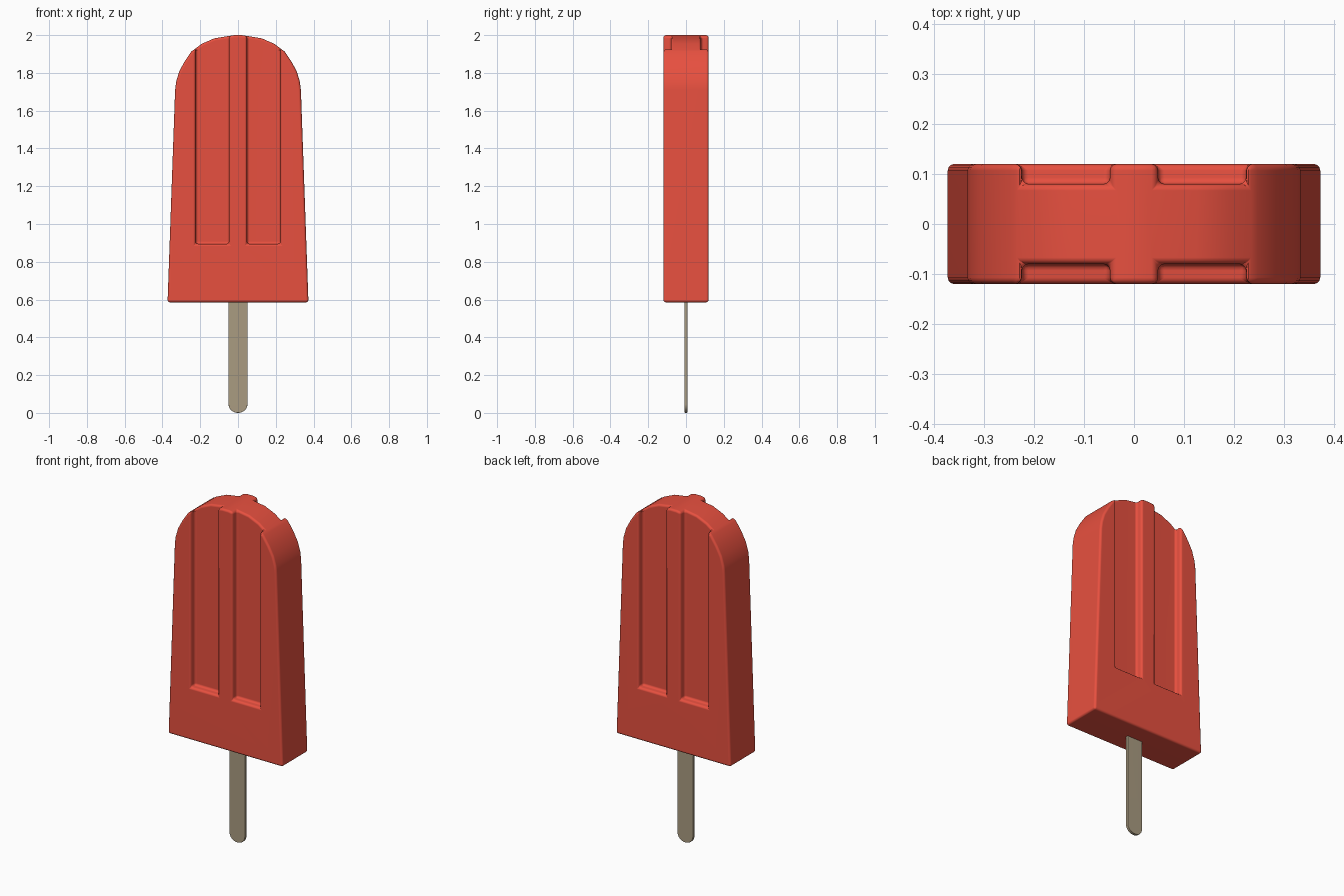
import bpy, bmesh, math

if "Cube" in bpy.data.objects:
    bpy.data.objects.remove(bpy.data.objects["Cube"])


def material(name, rgb):
    m = bpy.data.materials.new(name)
    m.diffuse_color = (*rgb, 1)
    m.use_nodes = True
    m.node_tree.nodes["Principled BSDF"].inputs["Base Color"].default_value = m.diffuse_color
    return m


def prism(name, outline, y0, y1):
    """Extrude an (x, z) outline from y0 to y1."""
    bm = bmesh.new()
    face = bm.faces.new([bm.verts.new((x, y0, z)) for x, z in outline])
    ext = bmesh.ops.extrude_face_region(bm, geom=[face])
    verts = [v for v in ext["geom"] if isinstance(v, bmesh.types.BMVert)]
    bmesh.ops.translate(bm, verts=verts, vec=(0, y1 - y0, 0))
    bmesh.ops.recalc_face_normals(bm, faces=bm.faces)
    me = bpy.data.meshes.new(name)
    bm.to_mesh(me)
    bm.free()
    ob = bpy.data.objects.new(name, me)
    bpy.context.collection.objects.link(ob)
    return ob


def finish(ob, width, segments, mat):
    """Bevel the hard edges and shade smooth."""
    b = ob.modifiers.new("bevel", "BEVEL")
    b.width, b.segments = width, segments
    b.limit_method, b.angle_limit = "ANGLE", math.radians(50)
    bpy.ops.object.select_all(action="DESELECT")
    ob.select_set(True)
    bpy.context.view_layer.objects.active = ob
    bpy.ops.object.modifier_apply(modifier="bevel")
    bpy.ops.object.shade_smooth_by_angle(angle=math.radians(40))
    w = ob.modifiers.new("normals", "WEIGHTED_NORMAL")
    w.keep_sharp = True
    ob.data.materials.clear()
    ob.data.materials.append(mat)


def mirrored(half):
    return half + [(-x, z) for x, z in reversed(half)]


# Ice body: tapered slab with an arched top
body = prism("ice_body", mirrored([
    (0.373, 0.585), (0.333, 1.71), (0.327, 1.755), (0.311, 1.808), (0.283, 1.86),
    (0.247, 1.913), (0.19, 1.955), (0.125, 1.983), (0.02, 2.0)]), -0.12, 0.12)

# Two long grooves on the front and the back, open at the top
for sx in (-1, 1):
    for sy in (-1, 1):
        cutter = prism("groove_cutter", [(sx * x, z) for x, z in (
            (0.048, 0.895), (0.224, 0.895), (0.224, 2.2), (0.048, 2.2))], sy * 0.08, sy * 0.2)
        cutter.hide_render = True
        mod = body.modifiers.new("groove", "BOOLEAN")
        mod.operation, mod.solver, mod.object = "DIFFERENCE", "EXACT", cutter
        bpy.context.view_layer.objects.active = body
        bpy.ops.object.modifier_apply(modifier="groove")
        bpy.data.objects.remove(cutter)
finish(body, 0.013, 3, material("red_ice", (0.80, 0.08, 0.05)))

# Wooden stick with a rounded end
end = [(0.05 * math.sin(a), 0.045 - 0.045 * math.cos(a))
       for a in (math.radians(d) for d in range(10, 91, 10))]
stick = prism("stick", mirrored(end + [(0.05, 0.65)]), -0.008, 0.008)
finish(stick, 0.002, 2, material("wood", (0.40, 0.33, 0.22)))
